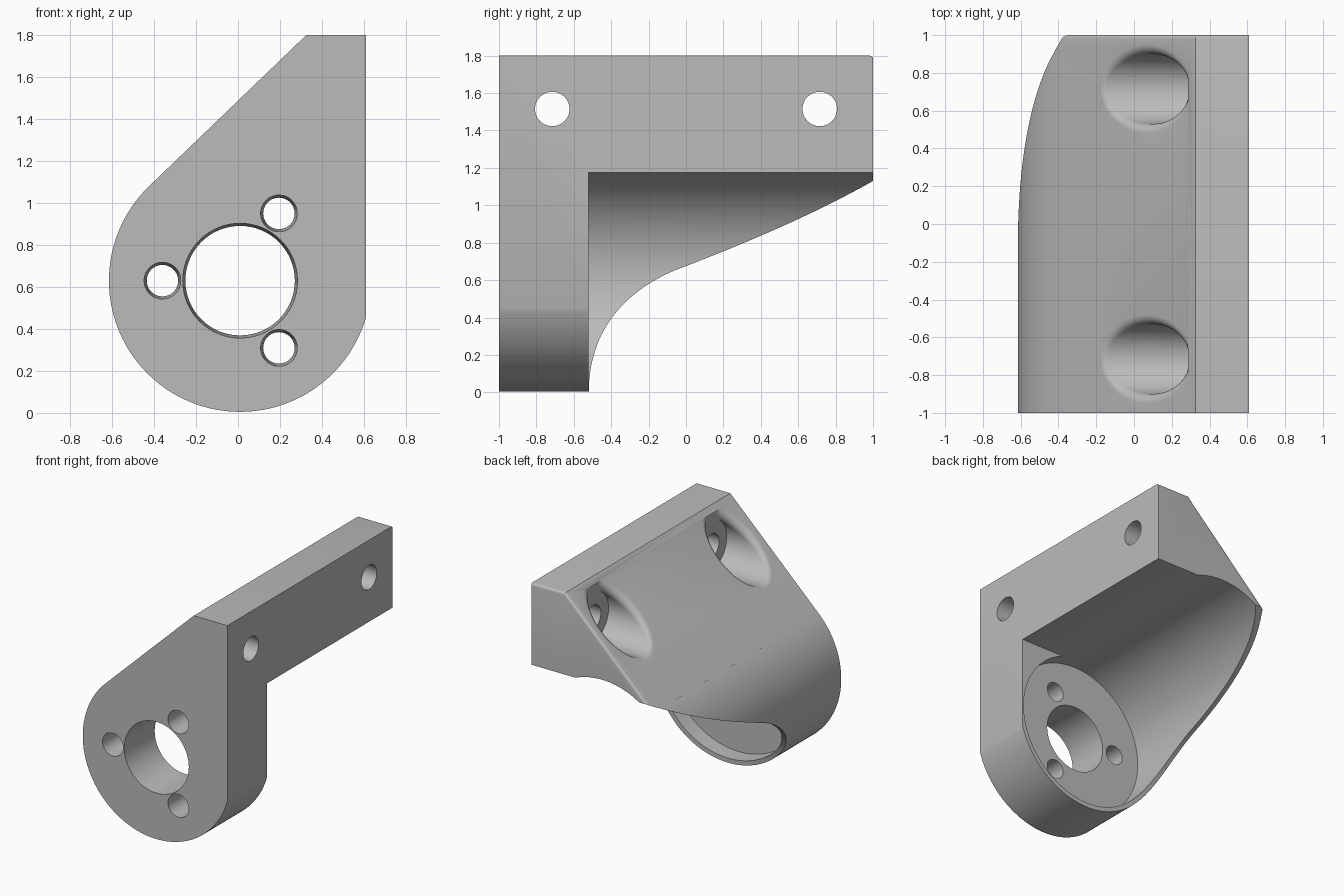
import bpy, bmesh
from math import cos, sin, pi, acos, atan2, hypot
from mathutils import Vector
from mathutils.geometry import interpolate_bezier

if "Cube" in bpy.data.objects:
    bpy.data.objects.remove(bpy.data.objects["Cube"])

CX, CZ, R = 0.01, 0.63, 0.625          # main barrel axis and outer radius
SIDE_X, TOP_Z, RIDGE_X = 0.61, 1.8, 0.325
PLATE_Y = -0.52                        # back of the front plate


def loft(name, rings):
    """Closed solid skinned through rings of equal point count."""
    bm = bmesh.new()
    loops = [[bm.verts.new(p) for p in ring] for ring in rings]
    n = len(loops[0])
    for a, b in zip(loops, loops[1:]):
        for i in range(n):
            j = (i + 1) % n
            bm.faces.new((a[i], a[j], b[j], b[i]))
    bm.faces.new(loops[0])
    bm.faces.new(loops[-1])
    bmesh.ops.remove_doubles(bm, verts=bm.verts, dist=1e-5)
    bmesh.ops.recalc_face_normals(bm, faces=bm.faces)
    mesh = bpy.data.meshes.new(name)
    bm.to_mesh(mesh)
    bm.free()
    obj = bpy.data.objects.new(name, mesh)
    bpy.context.collection.objects.link(obj)
    return obj


def circle_y(x, z, r, y, n=64):
    return [(x + r * cos(2 * pi * i / n), y, z + r * sin(2 * pi * i / n)) for i in range(n)]


def circle_x(y, z, r, x, n=48):
    return [(x, y + r * cos(2 * pi * i / n), z + r * sin(2 * pi * i / n)) for i in range(n)]


def cut(target, cutter):
    cutter.hide_render = True
    mod = target.modifiers.new("cut", 'BOOLEAN')
    mod.operation, mod.solver, mod.object = 'DIFFERENCE', 'EXACT', cutter
    bpy.context.view_layer.objects.active = target
    bpy.ops.object.modifier_apply(modifier=mod.name)
    bpy.data.objects.remove(cutter)


# Body: teardrop profile, round below with a tangent slope up to the ridge
dx, dz = RIDGE_X - CX, TOP_Z - CZ
start = atan2(dz, dx) + acos(R / hypot(dx, dz))
end = 2 * pi - acos((SIDE_X - CX) / R)
STEPS = 72
profile = [(SIDE_X, TOP_Z), (RIDGE_X, TOP_Z)]
for i in range(STEPS + 1):
    a = start + (end - start) * i / STEPS
    profile.append((CX + R * cos(a), CZ + R * sin(a)))
body = loft("mounting_bracket", [[(x, y, z) for x, z in profile] for y in (-1, 1)])

# Small rounding on the rear top and slope edges
bm = bmesh.new()
bm.from_mesh(body.data)
rear = [e for e in bm.edges if all(v.co.y > 0.99 for v in e.verts)
        and sum(v.co.z for v in e.verts) > 2.6 and min(v.co.x for v in e.verts) < 0.5]
bmesh.ops.bevel(bm, geom=rear, offset=0.018, segments=4, profile=0.5, affect='EDGES')
bm.to_mesh(body.data)
bm.free()

# Barrel bore, sunk a little into the front plate
cut(body, loft("bore_cutter", [circle_y(CX, CZ, 0.59, y, 128) for y in (-0.65, 1.2)]))

# Open side below the mounting rail
corners = [(CX, -0.2), (1, -0.2), (1, 1.175), (CX, 1.175)]
cut(body, loft("side_cutter", [[(x, y, z) for x, z in corners] for y in (PLATE_Y, 1.2)]))

# Sweeping trim under the barrel shell
curve = interpolate_bezier(Vector((PLATE_Y, 0)), Vector((PLATE_Y, 0.35)),
                           Vector((-0.3, 0.57)), Vector((0, 0.675)), 24)
curve += interpolate_bezier(Vector((0, 0.675)), Vector((0.35, 0.81)),
                            Vector((0.7, 0.96)), Vector((1, 1.13)), 16)[1:]
trim = [(p[0], p[1]) for p in curve] + [(1.2, 1.13), (1.2, -0.2), (PLATE_Y, -0.2)]
cut(body, loft("trim_cutter", [[(x, y, z) for y, z in trim] for x in (-1, 0.3)]))

# Plate holes, slightly tapered: one large centre hole and three around it
holes = [(CX, CZ, 0.274)]
for k in range(3):
    a = pi / 3 + k * 2 * pi / 3
    holes.append((CX + 0.37 * cos(a), CZ + 0.37 * sin(a), 0.088))
for x, z, r in holes:
    cut(body, loft("hole_cutter", [circle_y(x, z, r, -1.02), circle_y(x, z, r - 0.015, -0.6)]))

# Rail bolt holes with filleted counterbores opening on the slope
FLOOR_X, BORE_R, FILLET, AXIS_Z = 0.285, 0.185, 0.05, 1.515
normal = Vector((cos(start), 0, sin(start)))
ridge = Vector((RIDGE_X, 0, TOP_Z))


def counterbore(y0, n=64, steps=8):
    rings = [circle_x(y0, AXIS_Z, BORE_R, FLOOR_X, n)] + [[] for _ in range(steps + 2)]
    for i in range(n):
        a = 2 * pi * i / n
        out = Vector((0, cos(a), sin(a)))
        c = Vector((0, y0, AXIS_Z)) + out * (BORE_R + FILLET)
        c.x = ridge.x + (-FILLET - (c.z - ridge.z) * normal.z) / normal.x
        for s in range(steps + 1):
            p = c + (-out).slerp(normal, s / steps) * FILLET
            p.x = min(p.x, FLOOR_X)
            rings[s + 1].append(p)
        rings[-1].append(p + normal * 0.3)
    return loft("counterbore_cutter", rings)


for y0 in (-0.715, 0.715):
    cut(body, counterbore(y0))
    cut(body, loft("bolt_cutter", [circle_x(y0, AXIS_Z, 0.092, x) for x in (0.1, 0.8)]))

# Plain grey material
mat = bpy.data.materials.new("plain_grey")
mat.use_nodes = True
grey = (0.5, 0.5, 0.5, 1)
mat.diffuse_color = grey
mat.node_tree.nodes["Principled BSDF"].inputs["Base Color"].default_value = grey
body.data.materials.clear()
body.data.materials.append(mat)

bpy.ops.object.select_all(action='DESELECT')
body.select_set(True)
bpy.context.view_layer.objects.active = body
bpy.ops.object.shade_smooth_by_angle(angle=pi / 6)
